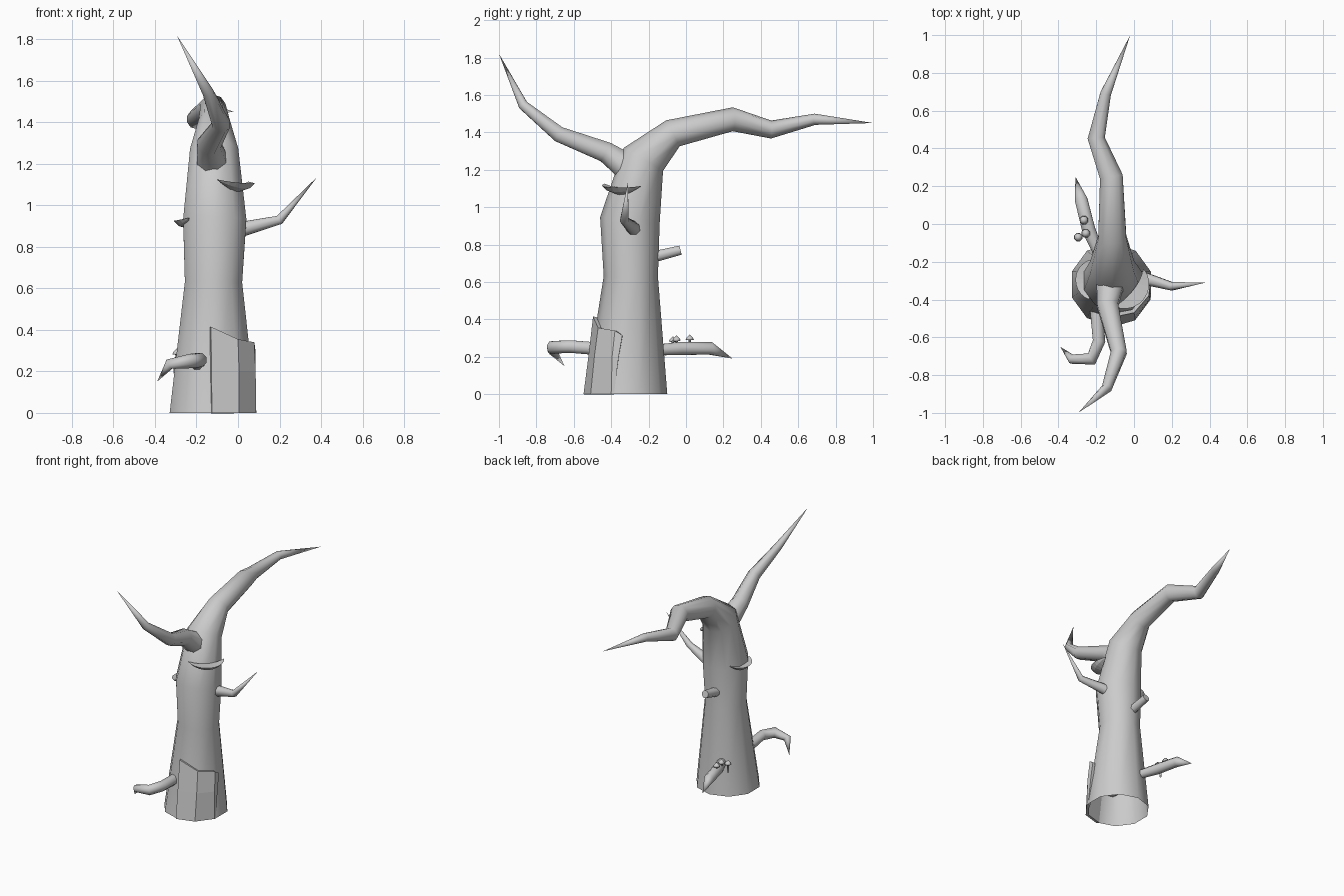
import bpy, bmesh, math
from mathutils import Vector

if "Cube" in bpy.data.objects:
    bpy.data.objects.remove(bpy.data.objects["Cube"])


def make(name, verts, faces, smooth=True):
    me = bpy.data.meshes.new(name)
    me.from_pydata([tuple(v) for v in verts], [], faces)
    bm = bmesh.new()
    bm.from_mesh(me)
    bmesh.ops.remove_doubles(bm, verts=bm.verts, dist=1e-5)
    bmesh.ops.recalc_face_normals(bm, faces=bm.faces)
    for f in bm.faces:
        f.smooth = smooth and len(f.verts) < 5
    bm.to_mesh(me)
    bm.free()
    ob = bpy.data.objects.new(name, me)
    bpy.context.collection.objects.link(ob)
    return ob


def tube(name, path, sides, ref=(1, 0, 0), cap=False, flat_base=False):
    """Loft rings along (x, y, z, radius) points, mitred at each bend."""
    pts = [Vector(p[:3]) for p in path]
    verts, faces, last = [], [], len(pts) - 1
    u = Vector(ref)
    for i, p in enumerate(pts):
        t = Vector()
        if i > 0:
            t += (p - pts[i - 1]).normalized()
        if i < last:
            t += (pts[i + 1] - p).normalized()
        if i == 0 and flat_base:
            t = Vector((0, 0, 1))
        t.normalize()
        u = (u - t * u.dot(t)).normalized()
        w = t.cross(u)
        for k in range(sides):
            a = 2 * math.pi * (k + 0.5) / sides
            verts.append(p + (u * math.cos(a) + w * math.sin(a)) * path[i][3])
        if i:
            for k in range(sides):
                a, b = (i - 1) * sides + k, (i - 1) * sides + (k + 1) % sides
                faces.append((a, b, b + sides, a + sides))
    if cap:
        faces.append(tuple(range(last * sides, (last + 1) * sides)))
    return make(name, verts, faces)


# Trunk that bends over into the long rear bough
tube("trunk", [
    (-0.12, -0.32, 0, 0.22), (-0.118, -0.295, 0.63, 0.145),
    (-0.112, -0.30, 0.93, 0.16), (-0.115, -0.228, 1.255, 0.122),
    (-0.115, -0.07, 1.395, 0.078), (-0.12, 0.25, 1.47, 0.064),
    (-0.20, 0.455, 1.415, 0.048), (-0.15, 0.69, 1.47, 0.03),
    (-0.02, 1.0, 1.45, 0.0)], 10, flat_base=True)

# Branches
tube("front_bough", [
    (-0.125, -0.31, 1.21, 0.08), (-0.14, -0.43, 1.295, 0.06),
    (-0.08, -0.68, 1.39, 0.045), (-0.145, -0.87, 1.545, 0.028),
    (-0.295, -1.0, 1.82, 0.0)], 8)
tube("right_branch", [
    (0.0, -0.275, 0.88, 0.04), (0.06, -0.29, 0.895, 0.035),
    (0.20, -0.33, 0.93, 0.024), (0.38, -0.31, 1.135, 0.0)], 8, (0, 1, 0))
tube("low_front_branch", [
    (-0.20, -0.44, 0.24, 0.037), (-0.185, -0.62, 0.255, 0.036),
    (-0.225, -0.715, 0.25, 0.036), (-0.33, -0.715, 0.235, 0.026),
    (-0.39, -0.65, 0.15, 0.0)], 8)
tube("low_back_branch", [
    (-0.18, -0.17, 0.235, 0.03), (-0.24, -0.03, 0.245, 0.038),
    (-0.28, 0.13, 0.245, 0.036), (-0.31, 0.25, 0.19, 0.0)], 8)
tube("broken_stub", [
    (-0.13, -0.19, 0.73, 0.033), (-0.135, -0.03, 0.77, 0.027)], 8, cap=True)


# Shelf fungi: crescents with a flat top and a rounded belly
def shelf(name, cx, cy, z, az, half, tilt):
    n, verts, faces = 10, [], []
    for i in range(n + 1):
        t = -1 + 2 * i / n
        a = math.radians(az + half * t)
        b = 1 - t * t
        h = z + 0.015 * t * t - tilt * t
        for r, dz in ((0.16 - 0.035 * b, 0), (0.16 + 0.04 * b, 0),
                      (0.16 + 0.015 * b, -0.025 * b), (0.16 - 0.035 * b, -0.04 * b)):
            verts.append((cx + r * math.cos(a), cy + r * math.sin(a), h + dz))
        if i:
            for k in range(4):
                p, q = (i - 1) * 4 + k, (i - 1) * 4 + (k + 1) % 4
                faces.append((p, q, q + 4, p + 4))
    make(name, verts, faces, smooth=False)


shelf("shelf_fungus_right", -0.105, -0.275, 1.105, -38, 52, 0.006)
shelf("shelf_fungus_left", -0.11, -0.30, 0.925, 177, 42, 0.0)

# Peeling bark slab at the front right of the base
columns = [((-0.125, -0.548, 0), (-0.128, -0.522, 0.2), (-0.13, -0.497, 0.415)),
           ((0.005, -0.51, 0), (0.005, -0.49, 0.2), (0.0, -0.47, 0.355)),
           ((0.088, -0.40, 0), (0.085, -0.395, 0.2), (0.078, -0.38, 0.34)),
           ((0.088, -0.385, 0), (0.085, -0.36, 0.2), (0.083, -0.34, 0.315))]
bark = make("bark_slab", [v for c in columns for v in c],
            [(3 * i + j, 3 * i + 3 + j, 3 * i + 4 + j, 3 * i + 1 + j)
             for i in range(3) for j in range(2)], smooth=False)
solid = bark.modifiers.new("thickness", 'SOLIDIFY')
solid.thickness = 0.02
solid.offset = -1

# Little mushrooms on the low back branch
for i, (x, y, top) in enumerate([(-0.295, -0.07, 0.31), (-0.255, -0.05, 0.315),
                                 (-0.265, 0.02, 0.32)]):
    tube(f"mushroom_{i + 1}", [
        (x, y, 0.22, 0.008), (x, y, top - 0.03, 0.007), (x, y, top - 0.029, 0.024),
        (x, y, top - 0.017, 0.018), (x, y, top, 0.0)], 8)
